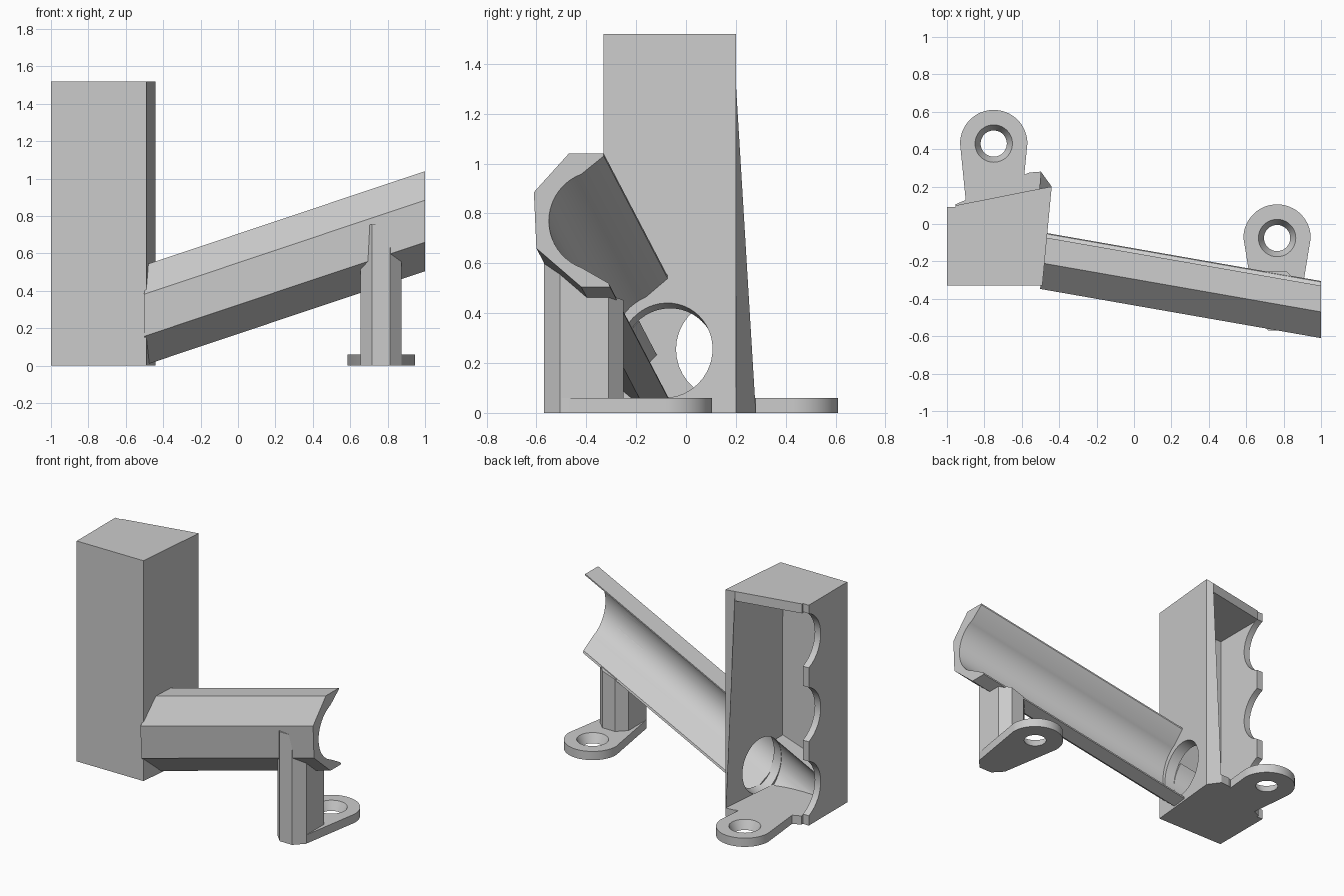
import bpy, bmesh
from math import sin, cos, radians

if "Cube" in bpy.data.objects:
    bpy.data.objects.remove(bpy.data.objects["Cube"], do_unlink=True)

# Single grey material
GREY = (0.6, 0.6, 0.6, 1)
grey = bpy.data.materials.new("plain grey plastic")
grey.use_nodes = True
grey.diffuse_color = GREY
grey.node_tree.nodes["Principled BSDF"].inputs["Base Color"].default_value = GREY


def loft(name, first, last):
    """Closed solid between two matching loops of 3D points."""
    bm = bmesh.new()
    a = [bm.verts.new(p) for p in first]
    b = [bm.verts.new(p) for p in last]
    n = len(a)
    bm.faces.new(a)
    bm.faces.new(b)
    for i in range(n):
        j = (i + 1) % n
        bm.faces.new((a[i], a[j], b[j], b[i]))
    bmesh.ops.recalc_face_normals(bm, faces=bm.faces)
    mesh = bpy.data.meshes.new(name)
    bm.to_mesh(mesh)
    bm.free()
    mesh.materials.append(grey)
    obj = bpy.data.objects.new(name, mesh)
    bpy.context.collection.objects.link(obj)
    return obj


def at_z(points, z):
    return [(x, y, z) for x, y in points]


def slab(name, points, bottom, top):
    return loft(name, at_z(points, bottom), at_z(points, top))


def arc(cx, cy, r, n, start, end):
    """Points from start to end angle in degrees, both included."""
    angles = [radians(start + (end - start) * i / n) for i in range(n + 1)]
    return [(cx + r * cos(a), cy + r * sin(a)) for a in angles]


def circle(cx, cy, r):
    return arc(cx, cy, r, 48, 0, 360)[:-1]


def activate(obj):
    bpy.ops.object.select_all(action="DESELECT")
    obj.select_set(True)
    bpy.context.view_layer.objects.active = obj


def cut(obj, cutter):
    """Subtract the cutter and throw it away."""
    cutter.hide_render = True
    mod = obj.modifiers.new("cut", "BOOLEAN")
    mod.operation = "DIFFERENCE"
    mod.solver = "EXACT"
    mod.object = cutter
    activate(obj)
    bpy.ops.object.modifier_apply(modifier=mod.name)
    bpy.data.objects.remove(cutter, do_unlink=True)


def smooth(obj):
    activate(obj)
    bpy.ops.object.shade_smooth_by_angle(angle=radians(25))


def along_chute(points, x):
    """Place a profile drawn at the raised end on the sloping chute line."""
    return [(x, y + 0.175 * (1 - x), z - 0.335 * (1 - x)) for y, z in points]


FLOOR, CEILING, TOP = 0.06, 1.455, 1.52

# Tower front, floor and ceiling
slab("tower_front_wall", [(-1, -0.33), (-0.555, -0.33), (-0.549, -0.27), (-1, -0.27)], 0, TOP)
inner_front = [(-0.955, -0.27), (-0.549, -0.27)]
slab("tower_floor", inner_front + [(-0.498, 0.28), (-0.56, 0.275), (-0.955, 0.105)], 0, FLOOR)
slab("tower_ceiling", inner_front + [(-0.506, 0.188), (-0.955, 0.099)], CEILING, TOP)

# Tower side wall with three finger scallops in its back edge
side = [(-0.27, TOP), (-0.27, 0), (0.09, 0)]
for k in range(3):
    side += arc(0.16, 0.255 + 0.51 * k, 0.2, 14, 249.5, 110.5)
side.append((0.09, TOP))
scalloped = loft("tower_scalloped_wall",
                 [(-1, y, z) for y, z in side], [(-0.955, y, z) for y, z in side])
smooth(scalloped)

# Tower wall with the round outlet, flared toward the back at its base
outlet_wall = loft("tower_outlet_wall",
                   [(-0.49, -0.33, 0), (-0.44, 0.2, 0), (-0.44, 0.2, TOP), (-0.49, -0.33, TOP)],
                   [(-0.555, -0.33, 0), (-0.498, 0.28, 0), (-0.506, 0.188, TOP),
                    (-0.555, -0.33, TOP)])
OUTLET = (-0.337, 0.742, 0.19)
cut(outlet_wall, loft("outlet_cutter",
                      along_chute(circle(*OUTLET), -0.38), along_chute(circle(*OUTLET), -0.62)))
smooth(outlet_wall)

# Curved guide in the tower that leads to the outlet
trough = arc(*OUTLET, 16, 130, 270) + [(-0.337, 0.5), (-0.595, 0.5), (-0.595, 0.887)]
guide = loft("inner_guide", along_chute(trough, -0.96), along_chute(trough, -0.55))
below = [(-1.2, -0.6), (0, -0.6), (0, 0.6), (-1.2, 0.6)]
cut(guide, slab("ground_cutter", below, -0.5, 0.02))
smooth(guide)

# Chute: half pipe inside a faceted shell
pipe = arc(-0.35, 0.77, 0.2, 20, 110.5, 249.5)
shell = [(-0.305, 0.505), (-0.42, 0.505), (-0.6, 0.66), (-0.61, 0.885),
         (-0.47, 1.04), (-0.33, 1.04)]
profile = [(-0.33, 1.03)] + pipe + [(-0.31, 0.52)] + shell
start = []
for point in profile:
    start += along_chute([point], -0.5 + 0.094 * (point[0] + 0.59))
chute = loft("chute", start, along_chute(profile, 1))
smooth(chute)

# Post under the raised end, trimmed by the channel
PX, PY = 0.765, -0.41
octagon = [(PX + sx * a, PY + sy * b) for sx, sy, a, b in (
    (-1, -1, 0.048, 0.16), (1, -1, 0.048, 0.16), (1, -1, 0.11, 0.095), (1, 1, 0.11, 0.1),
    (1, 1, 0.048, 0.16), (-1, 1, 0.048, 0.16), (-1, 1, 0.11, 0.1), (-1, -1, 0.11, 0.095))]
post = slab("support_post", octagon, 0, 0.755)
channel = [(-0.33, 1.03)] + pipe + [(-0.31, 0.515), (0.3, 0.515), (0.3, 1.03)]
cut(post, loft("channel_cutter", along_chute(channel, 0.4), along_chute(channel, 1.1)))


# Screw feet: tapered tabs with countersunk holes
def foot(name, cx, cy, root_y, half):
    outline = arc(cx, cy, 0.18, 32, 0, 180)
    outline += [(cx - half, root_y), (cx + half, root_y)]
    tab = slab(name, outline, 0, FLOOR)
    cut(tab, loft("screw_cutter", at_z(circle(cx, cy, 0.065), -0.01),
                  at_z(circle(cx, cy, 0.105), FLOOR + 0.01)))
    smooth(tab)


foot("tower_foot", -0.75, 0.43, 0.08, 0.145)
foot("post_foot", PX, -0.075, -0.5, 0.11)
